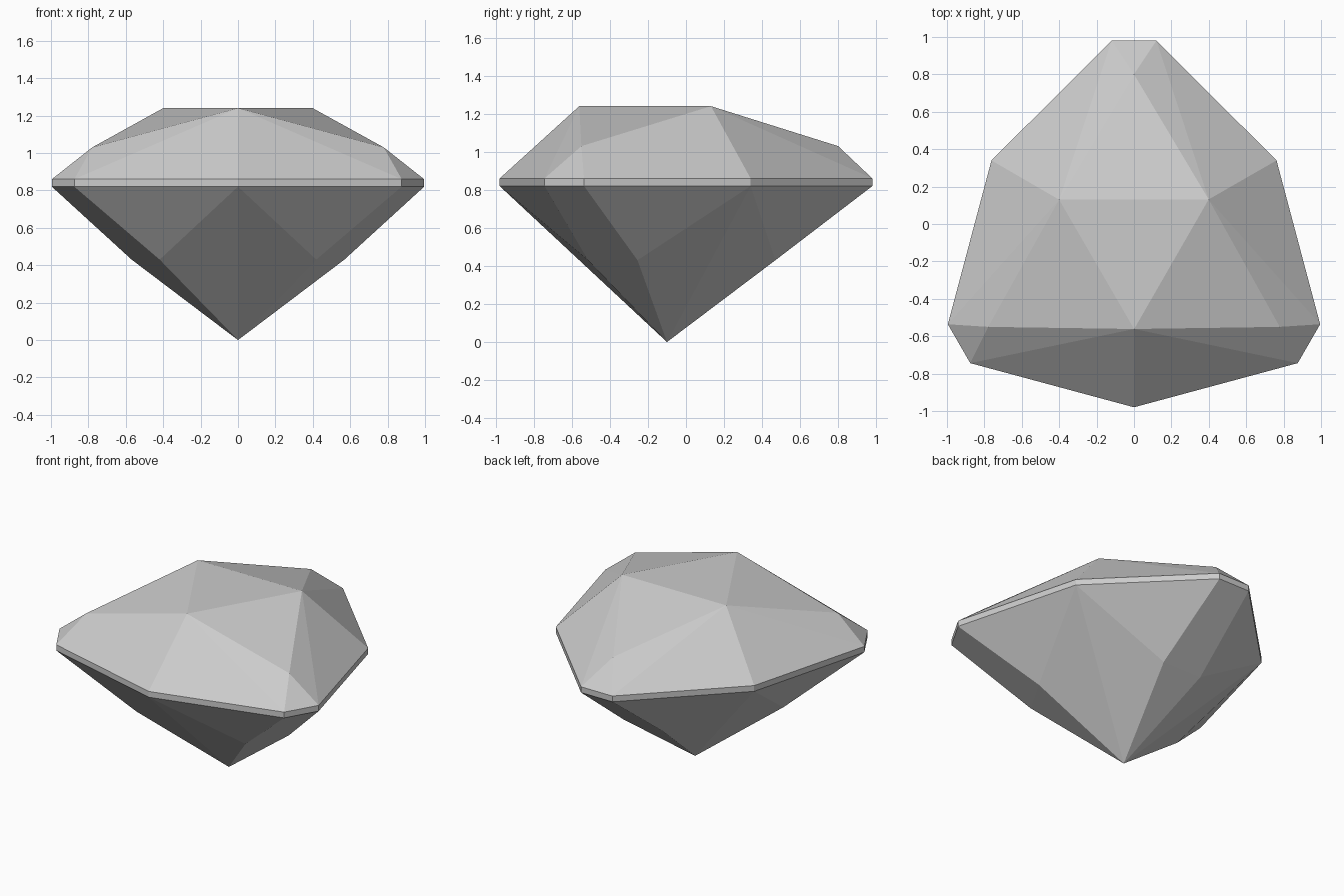
import bpy, bmesh
from math import radians
from mathutils import Matrix, Vector

cube = bpy.data.objects.get("Cube")
if cube:
    bpy.data.objects.remove(cube)

mat = bpy.data.materials.new("pale grey stone")
mat.use_nodes = True
grey = (0.6, 0.6, 0.6, 1)
mat.diffuse_color = grey
mat.node_tree.nodes["Principled BSDF"].inputs["Base Color"].default_value = grey

# Heights of the cut
PAVILION, GIRDLE_LOW, GIRDLE_TOP, CROWN, TABLE = 0.43, 0.82, 0.86, 1.03, 1.24
bm = bmesh.new()


def ring(x, y, z):
    """One corner point repeated three times around the axis."""
    return [bm.verts.new(Matrix.Rotation(radians(120 * k), 3, 'Z') @ Vector((x, y, z)))
            for k in range(3)]


def face(*verts):
    bm.faces.new(verts)


# Points of one corner (pointing to +y) and of the side after it
culet = bm.verts.new((0, 0, 0))
pav_r, pav_l = (ring(s * 0.15, 0.57, PAVILION) for s in (1, -1))
low_r, low_l = (ring(s * 0.12, 1.08, GIRDLE_LOW) for s in (1, -1))
top_r, top_l = (ring(s * 0.12, 1.08, GIRDLE_TOP) for s in (1, -1))
low_side, top_side = (ring(-0.762, 0.44, z) for z in (GIRDLE_LOW, GIRDLE_TOP))
crown = ring(0, 0.90, CROWN)
table = ring(-0.40, 0.23, TABLE)

for i in range(3):
    n = (i + 1) % 3
    p = i - 1
    # Pavilion facets
    face(culet, pav_r[i], pav_l[i])
    face(pav_r[i], low_r[i], low_l[i], pav_l[i])
    face(pav_l[i], low_l[i], low_side[i])
    face(pav_r[n], low_side[i], low_r[n])
    face(culet, pav_l[i], low_side[i])
    face(culet, low_side[i], pav_r[n])
    # Girdle band
    face(low_r[i], top_r[i], top_l[i], low_l[i])
    face(low_l[i], top_l[i], top_side[i], low_side[i])
    face(low_side[i], top_side[i], top_r[n], low_r[n])
    # Crown facets
    face(top_r[i], crown[i], top_l[i])
    face(top_l[i], crown[i], table[i])
    face(top_r[i], table[p], crown[i])
    face(top_l[i], table[i], top_side[i])
    face(top_side[i], table[i], top_r[n])
    face(crown[i], table[p], table[i])

# Flat table on top
face(*table)

bmesh.ops.translate(bm, verts=bm.verts, vec=(0, -0.1, 0))
bmesh.ops.recalc_face_normals(bm, faces=bm.faces)
mesh = bpy.data.meshes.new("cut_gemstone")
bm.to_mesh(mesh)
bm.free()
mesh.materials.append(mat)
gem = bpy.data.objects.new("cut_gemstone", mesh)
bpy.context.collection.objects.link(gem)
